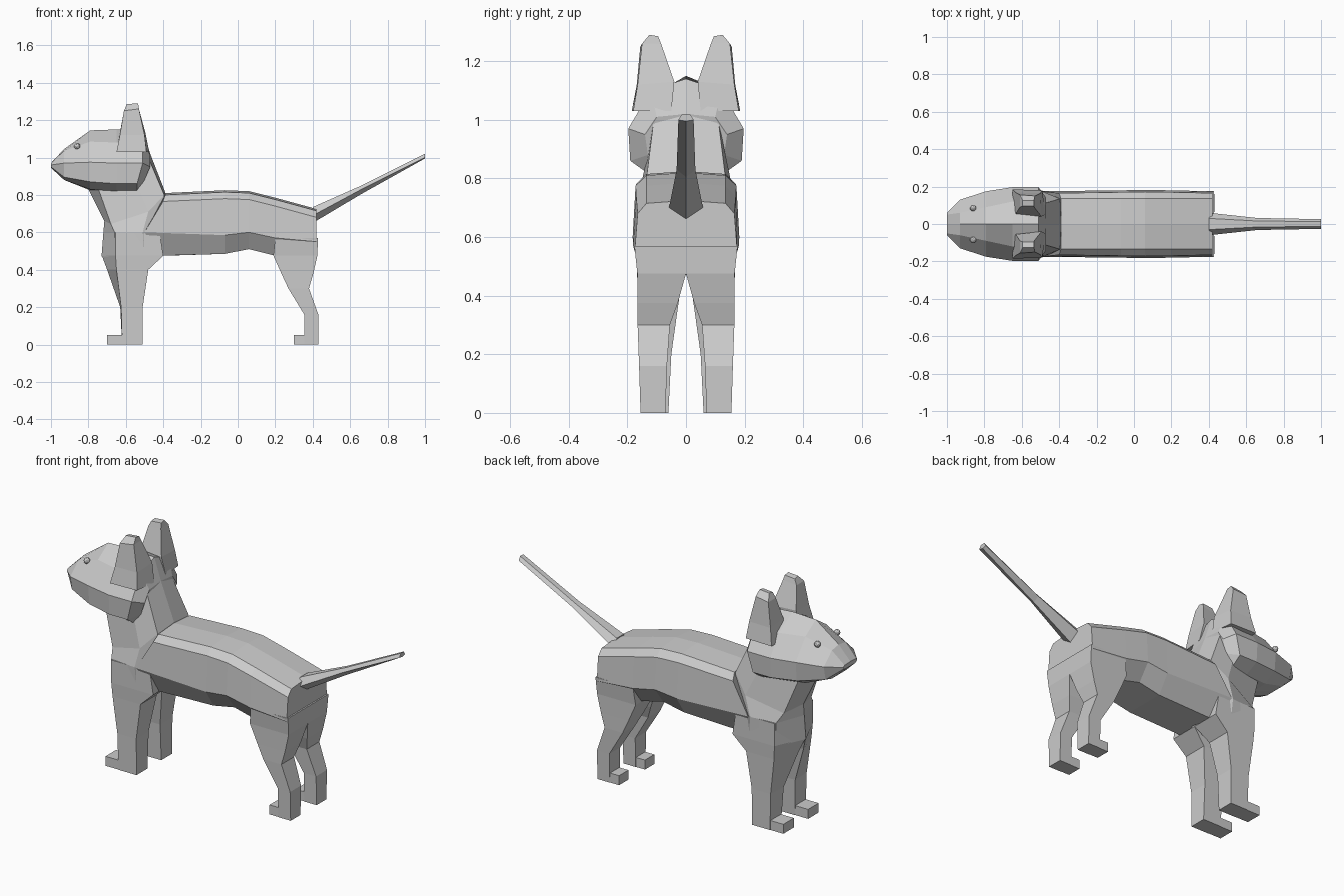
import bpy, bmesh
from mathutils import Matrix

grey = bpy.data.materials.new("plain grey")
grey.diffuse_color = (0.6, 0.6, 0.6, 1)


def finish(name, bm, mirror=False):
    if mirror:
        geom = bm.verts[:] + bm.edges[:] + bm.faces[:]
        dup = bmesh.ops.duplicate(bm, geom=geom)["geom"]
        for v in dup:
            if isinstance(v, bmesh.types.BMVert):
                v.co.y = -v.co.y
    bmesh.ops.recalc_face_normals(bm, faces=bm.faces[:])
    me = bpy.data.meshes.new(name)
    bm.to_mesh(me)
    bm.free()
    me.materials.append(grey)
    ob = bpy.data.objects.new(name, me)
    bpy.context.collection.objects.link(ob)
    return ob


def loft(name, rings, mirror=False):
    """Skin closed rings of 3D points and cap both ends."""
    bm = bmesh.new()
    vs = [[bm.verts.new(p) for p in r] for r in rings]
    n = len(rings[0])
    for a, b in zip(vs, vs[1:]):
        for i in range(n):
            j = (i + 1) % n
            bm.faces.new((a[i], a[j], b[j], b[i]))
    bm.faces.new(vs[0])
    bm.faces.new(vs[-1])
    return finish(name, bm, mirror)


def full(half):
    """Complete a half ring (first and last point on y = 0)."""
    return half + [(x, -y, z) for x, y, z in half[-2:0:-1]]


# torso: x, top height, height of widest line, belly height, half width
torso = [(-0.39, 0.81, 0.60, 0.475, 0.175), (-0.07, 0.825, 0.585, 0.485, 0.18),
         (0.06, 0.82, 0.60, 0.51, 0.182), (0.20, 0.785, 0.57, 0.475, 0.18),
         (0.42, 0.725, 0.55, 0.475, 0.175)]
rings = []
for k, (x, zt, zw, zb, w) in enumerate(torso):
    s = 0.11 if k == 0 else 0      # first ring slants into the shoulder
    rings.append(full([(x, 0, zt), (x, 0.135, zt - 0.01), (x - 0.1 * s, w - 0.01, zt - 0.045),
                       (x - s, w, zw), (x - 0.3 * s, 0.115, zb), (x, 0, zb)]))
loft("torso", rings)

# neck and chest
neck = [
    [(-.47, 0, 1.02), (-.48, .11, 1.0), (-.55, .13, .88), (-.76, .08, .87), (-.81, 0, .85)],
    [(-.39, 0, .815), (-.395, .135, .80), (-.48, .17, .71), (-.68, .12, .645), (-.715, 0, .66)],
    [(-.39, 0, .60), (-.40, .15, .60), (-.51, .172, .60), (-.66, .16, .60), (-.72, 0, .60)],
    [(-.40, 0, .475), (-.41, .10, .475), (-.50, .165, .47), (-.655, .16, .47), (-.73, 0, .47)]]
loft("neck_and_chest", [full(r) for r in neck])

# head: x, then (y, z) from crown to chin
head = [
    (-1.00, [(0, .97), (.05, .968), (.06, .96), (.055, .95), (.04, .945), (0, .945)]),
    (-0.93, [(0, 1.045), (.06, 1.035), (.13, .97), (.115, .895), (.06, .88), (0, .88)]),
    (-0.79, [(0, 1.145), (.09, 1.085), (.175, .975), (.165, .87), (.09, .83), (0, .825)]),
    (-0.65, [(0, 1.15), (.12, 1.08), (.197, .97), (.19, .86), (.11, .82), (0, .82)]),
    (-0.51, [(0, 1.14), (.12, 1.10), (.197, .97), (.19, .86), (.12, .81), (0, .81)]),
    (-0.47, [(0, 1.02), (.10, 1.01), (.14, .95), (.13, .88), (.10, .85), (0, .85)])]
rings = [full([(x - (0.03 if x > -.55 and z < .9 else 0), y, z) for y, z in pts])
         for x, pts in head]
loft("head", rings)

# ears
ear = [[(-.65, .06, 1.03), (-.65, .185, 1.03), (-.49, .18, 1.03), (-.475, .05, 1.03)],
       [(-.632, .055, 1.13), (-.632, .168, 1.12), (-.50, .165, 1.12), (-.495, .04, 1.13)],
       [(-.61, .09, 1.25), (-.61, .156, 1.25), (-.53, .15, 1.26), (-.53, .085, 1.26)],
       [(-.595, .095, 1.28), (-.595, .125, 1.285), (-.535, .125, 1.29), (-.535, .095, 1.285)]]
loft("ears", ear, True)


# legs: z, inner front x, outer front x, back x, inner y, outer y
def legs(name, rows):
    loft(name, [[(xi, y0, z), (xo, y1, z), (xb, y1, z), (xb, y0, z)]
                for z, xi, xo, xb, y0, y1 in rows], True)


legs("front_legs", [(0, -.62, -.62, -.51, .06, .155), (.20, -.63, -.625, -.51, .05, .157),
                    (.40, -.70, -.65, -.48, .022, .163), (.475, -.728, -.655, -.40, 0, .167),
                    (.60, -.715, -.655, -.42, 0, .168)])
legs("rear_legs", [(0, .355, .355, .43, .07, .155), (.16, .355, .355, .43, .065, .16),
                   (.30, .27, .27, .38, .055, .165), (.375, .235, .235, .402, .028, .165),
                   (.475, .19, .19, .425, 0, .166), (.57, .20, .20, .428, 0, .176)])


# paws
def paws(name, x0, x1, y0, y1):
    loft(name, [[(x0, y0, z), (x1, y0, z), (x1, y1, z), (x0, y1, z)] for z in (0, .052)], True)


paws("front_paws", -.70, -.60, .062, .153)
paws("rear_paws", .30, .37, .072, .153)

# tail: x, low z, mid z, top z, half width
loft("tail", [[(x, 0, z0), (x, w, z1), (x, w * .5, z2), (x, -w * .5, z2), (x, -w, z1)]
              for x, z0, z1, z2, w in [(.40, .65, .69, .735, .06), (.66, .805, .83, .85, .032),
                                       (1.0, .995, 1.0, 1.02, .026)]])

# eyes
bm = bmesh.new()
bmesh.ops.create_icosphere(bm, subdivisions=2, radius=.017,
                           matrix=Matrix.Translation((-.86, .085, 1.06)))
finish("eyes", bm, True)
